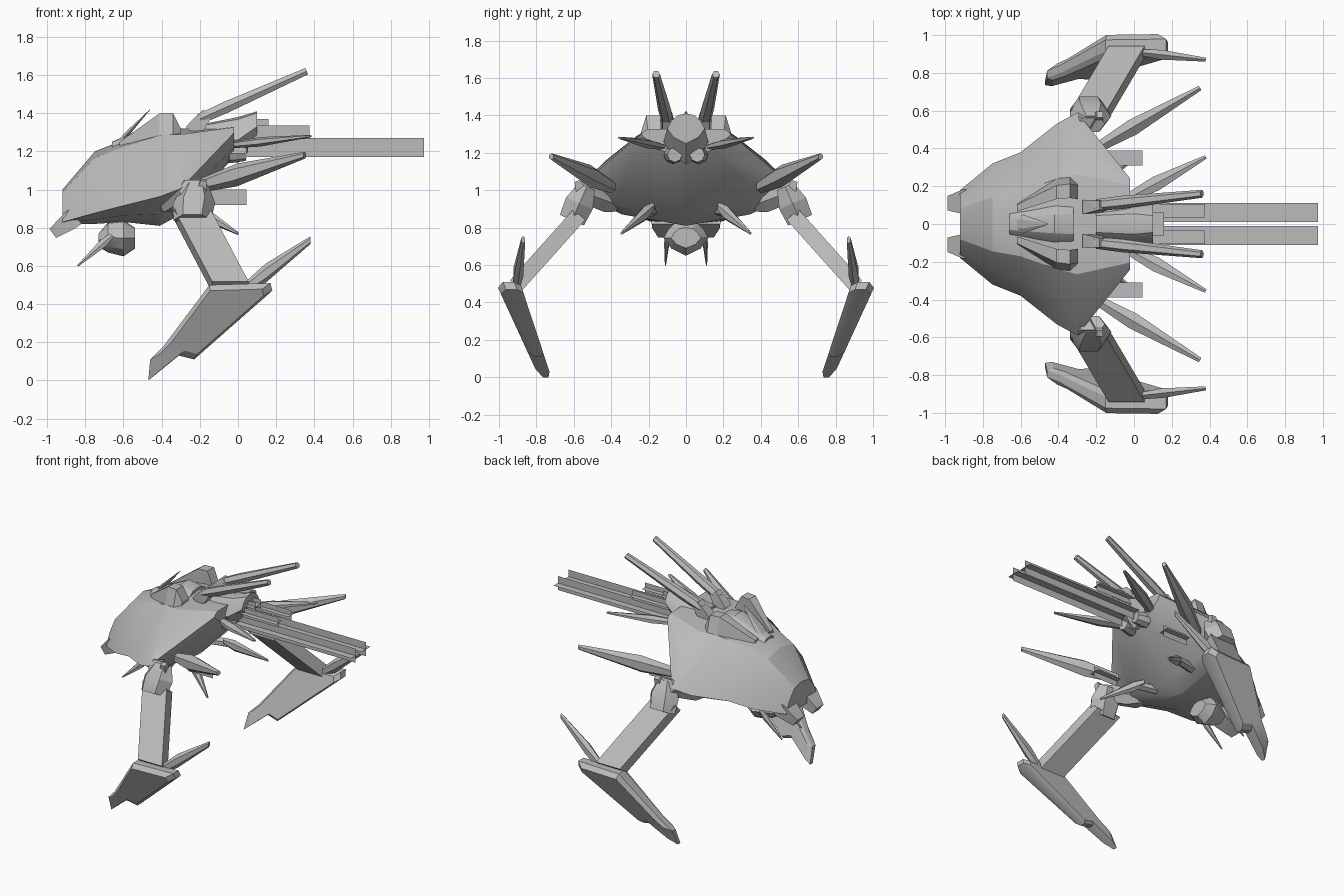
import bpy, bmesh, math
from mathutils import Vector

default_cube = bpy.data.objects.get("Cube")
if default_cube:
    bpy.data.objects.remove(default_cube)

colour = (.5, .5, .5, 1)
grey = bpy.data.materials.new("hull grey")
grey.use_nodes = True
grey.diffuse_color = colour
grey.node_tree.nodes["Principled BSDF"].inputs["Base Color"].default_value = colour

ACROSS_X, ACROSS_Y, ACROSS_Z = Vector((1, 0, 0)), Vector((0, 1, 0)), Vector((0, 0, 1))


def mix(a, b, t):
    return a + (b - a) * t


def finish(name, bm, mirrored):
    """Turn a bmesh into an object, optionally mirrored to the other side."""
    bmesh.ops.triangulate(bm, faces=[f for f in bm.faces if len(f.verts) > 4])
    bmesh.ops.recalc_face_normals(bm, faces=bm.faces)
    mesh = bpy.data.meshes.new(name)
    bm.to_mesh(mesh)
    bm.free()
    mesh.materials.append(grey)
    mesh.shade_smooth()
    mesh.set_sharp_from_angle(angle=math.radians(25))
    part = bpy.data.objects.new(name, mesh)
    bpy.context.collection.objects.link(part)
    if mirrored:
        modifier = part.modifiers.new("mirror", "MIRROR")
        modifier.use_axis = (False, True, False)
        modifier.use_mirror_merge = False


def loft(name, rings, mirrored):
    """Skin a row of equal closed rings and cap both ends."""
    bm = bmesh.new()
    rows = [[bm.verts.new(point) for point in ring] for ring in rings]
    count = len(rows[0])
    for near, far in zip(rows, rows[1:]):
        for i in range(count):
            j = (i + 1) % count
            bm.faces.new((near[i], near[j], far[j], far[i]))
    bm.faces.new(rows[0])
    bm.faces.new(rows[-1])
    finish(name, bm, mirrored)


def section(x, width, top, bottom, edge=.5, shoulder=.45, bulge=.78):
    """Symmetric shell cross-section; edge is the relative height of its widest line."""
    rim = mix(bottom, top, edge)
    half = [(0, top), (width * shoulder, mix(top, rim, .1)), (width * bulge, mix(top, rim, .5)),
            (width, rim), (width * .65, mix(rim, bottom, .6)), (0, bottom)]
    ring = [(x, y, z) for y, z in half]
    return ring + [(x, -y, z) for y, z in half[-2:0:-1]]


def blade(name, root, tip, width, thick, axis, start=.6, end=.25, peak=.25, sides=6, mirrored=True):
    """Tapered bar from root to tip, fullest at the peak part of its length."""
    root, tip = Vector(root), Vector(tip)
    normal = (tip - root).cross(axis).normalized()
    rings = []
    for t, scale in ((0, start), (peak, 1), (1, end)):
        ring = []
        for i in range(sides):
            angle = math.tau * (i + .5 * (sides == 4)) / sides
            offset = axis * width * math.cos(angle) + normal * thick * math.sin(angle)
            ring.append(mix(root, tip, t) + offset * scale)
        rings.append(ring)
    loft(name, rings, mirrored)


def beam(name, root, tip, width, thick, axis, end=1, sides=4):
    """Straight bar without a swelling."""
    blade(name, root, tip, width, thick, axis, start=1, end=end, sides=sides)


def exhaust_plate(name, start, stop, y, z, radius):
    """Two flat sheets crossing along the x axis."""
    bm = bmesh.new()
    for axis in (ACROSS_Y, ACROSS_Z):
        front, back = Vector((start, y, z)), Vector((stop, y, z))
        corners = [front - axis * radius, back - axis * radius,
                   back + axis * radius, front + axis * radius]
        bm.faces.new([bm.verts.new(corner) for corner in corners])
    finish(name, bm, mirrored=True)


# Main hull: broad shell, widest at the shoulders, belly rising to the tail
loft("hull", [
    section(-.92, .18, 1, .82, edge=.05),
    section(-.75, .32, 1.2, .82, edge=.15),
    section(-.6, .38, 1.26, .83, edge=.2),
    section(-.41, .53, 1.32, .81, edge=.3, bulge=.74),
    section(-.3, .59, 1.32, .87, edge=.3, bulge=.72),
    section(-.02, .24, 1.33, 1.17, edge=.8, shoulder=.85, bulge=.94),
], mirrored=False)
beam("nose_prong", (-.85, .12, .86), (-.97, .11, .77), .09, .07, ACROSS_Y, end=.6)

# Canopy, raised deck rails and horn
loft("canopy", [
    section(-.66, .07, 1.25, 1.15),
    section(-.42, .11, 1.36, 1.2),
    section(-.32, .12, 1.34, 1.2),
], mirrored=False)
rail_rings = []
for x, outer, top in ((-.62, .12, 1.25), (-.41, .24, 1.4), (-.34, .25, 1.4), (-.3, .24, 1.32)):
    base, inner = top - .12, outer * .55
    rail_rings.append([(x, inner, base), (x, inner, top), (x, outer * .85, top), (x, outer, base)])
loft("deck_rail", rail_rings, mirrored=True)
blade("horn", (-.63, 0, 1.24), (-.46, 0, 1.42), .05, .015, ACROSS_Y, end=.1, mirrored=False)

# Tail engine housing and nozzles
loft("engine_housing", [
    section(-.2, .1, 1.34, 1.2),
    section(0, .12, 1.38, 1.14),
    section(.1, .1, 1.41, 1.25),
], mirrored=False)
beam("engine_nozzle", (-.05, .07, 1.19), (.04, .06, 1.19), .05, .05, ACROSS_Z, end=.8, sides=8)

# Crossed exhaust plates
exhaust_plate("long_exhaust_plate", start=.05, stop=.975, y=.06, z=1.22, radius=.05)
exhaust_plate("upper_exhaust_plate", start=.05, stop=.375, y=.07, z=1.3, radius=.035)
exhaust_plate("top_exhaust_plate", start=.05, stop=.16, y=.03, z=1.34, radius=.03)
exhaust_plate("low_exhaust_plate", start=-.15, stop=.045, y=.35, z=.96, radius=.04)

# Spines fanned around the tail
beam("spine_mount", (-.24, .09, 1.3), (-.16, .1, 1.4), .05, .06, ACROSS_Y, end=.7)
blade("upper_spine", (-.2, .1, 1.37), (.36, .16, 1.62), .035, .035, ACROSS_Y, start=.9, end=.6)
blade("middle_spine", (-.06, .12, 1.23), (.38, .355, 1.28), .025, .045, ACROSS_Z, peak=.4)
blade("side_spine", (-.2, .4, 1.02), (.35, .72, 1.18), .06, .05, ACROSS_Z, end=.3, peak=.35)
beam("lower_spine_mount", (-.34, .18, .89), (-.2, .21, .89), .03, .03, ACROSS_Z, sides=6)
blade("lower_spine", (-.24, .18, .91), (0, .345, .77), .04, .03, ACROSS_Z, end=.2)

# Chin turret and feelers
loft("chin_turret", [
    section(-.73, .05, .77, .7),
    section(-.68, .1, .83, .67),
    section(-.6, .12, .84, .65),
    section(-.54, .08, .8, .69),
], mirrored=False)
blade("chin_feeler", (-.66, .1, .76), (-.84, .11, .6), .015, .025, ACROSS_Y, end=.2)

# Shoulder arm, joint block and knob
blade("shoulder_arm", (-.38, .36, .92), (-.24, .58, 1), .08, .07, ACROSS_X, end=.9)
blade("shoulder_joint", (-.22, .53, 1.02), (-.24, .61, .84), .11, .09, ACROSS_X, end=.9, peak=.5)
beam("shoulder_knob", (-.2, .55, .96), (-.18, .58, 1.05), .04, .04, ACROSS_X, end=.6)

# Leg beam
beam("leg", (-.24, .57, .87), (-.04, .91, .49), .135, .06, ACROSS_X)

# Foot: leaning plate with bevelled faces, thinning toward the toe
outline = [(-.15, .5), (.17, .51), (.18, .47), (-.23, .11), (-.31, .13),
           (-.47, 0), (-.46, .11), (-.39, .18)]
foot_rings = []
for size, offset in ((.9, -.06), (1, -.03), (1, .03), (.85, .07)):
    ring = []
    for x, z in outline:
        x, z = mix(-.12, x, size), mix(.3, z, size)
        ring.append((x, .75 + z * .39 + offset * mix(.5, 1.5, z), z))
    foot_rings.append(ring)
loft("foot", foot_rings, mirrored=True)
blade("heel_spine", (.02, .91, .47), (.38, .87, .735), .05, .03, ACROSS_Z, end=.4, peak=.35)
